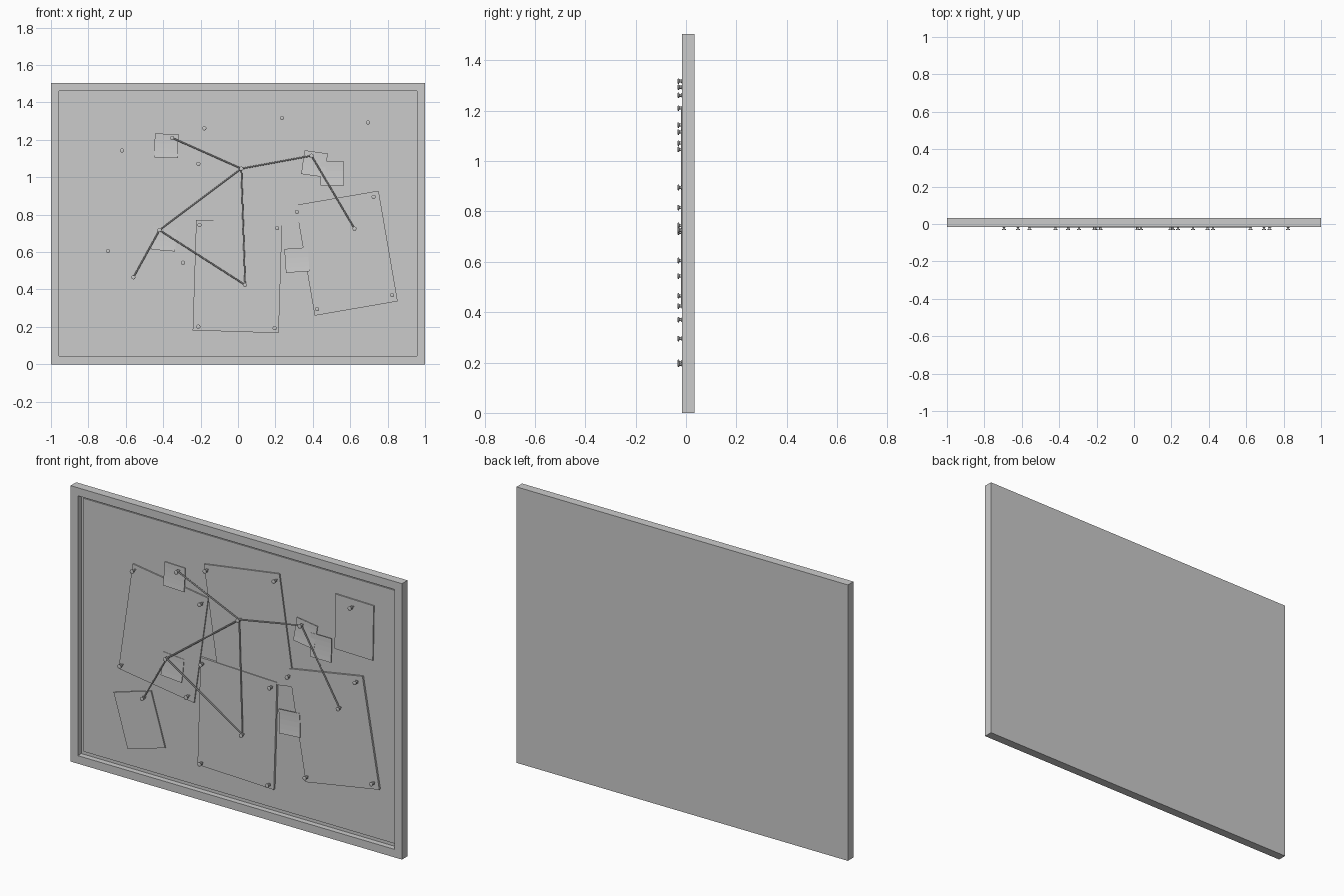
import bpy, bmesh, math
from mathutils import Matrix, Vector

if "Cube" in bpy.data.objects:
    bpy.data.objects.remove(bpy.data.objects["Cube"])

W, H = 2.0, 1.505
FRONT, BACK = -0.015, 0.033
CORK_Y = 0.009


def finish(name, bm, smooth=False):
    bmesh.ops.recalc_face_normals(bm, faces=bm.faces[:])
    me = bpy.data.meshes.new(name)
    bm.to_mesh(me)
    bm.free()
    ob = bpy.data.objects.new(name, me)
    bpy.context.collection.objects.link(ob)
    if smooth:
        bpy.ops.object.select_all(action='DESELECT')
        ob.select_set(True)
        bpy.context.view_layer.objects.active = ob
        bpy.ops.object.shade_smooth_by_angle(angle=math.radians(40))
    return ob


def box(x, y0, y1, z0, z1):
    bm = bmesh.new()
    bmesh.ops.create_cube(bm, size=1, matrix=Matrix.Translation((0, (y0 + y1) / 2, (z0 + z1) / 2))
                          @ Matrix.Diagonal((2 * x, y1 - y0, z1 - z0, 1)))
    return bm


def sheet(name, cx, cz, w, h, deg, y_front, thick, curl=0.0, rows=1):
    """Thin sheet, turned in the board plane; curl lifts its lower edge forward."""
    bm = bmesh.new()
    rot = Matrix.Translation((cx, 0, cz)) @ Matrix.Rotation(-math.radians(deg), 4, 'Y')
    rings = []
    for i in range(rows + 1):
        t = i / rows
        y = y_front - curl * t * t
        z = h / 2 - h * t
        rings.append([bm.verts.new(rot @ Vector(p)) for p in (
            (-w / 2, y, z), (w / 2, y, z), (w / 2, y + thick, z), (-w / 2, y + thick, z))])
    for a, b in zip(rings, rings[1:]):
        for k in range(4):
            bm.faces.new((a[k], a[(k + 1) % 4], b[(k + 1) % 4], b[k]))
    bm.faces.new(rings[0])
    bm.faces.new(rings[-1])
    return finish(name, bm)


# Frame with a recessed front
bm = box(W / 2, FRONT, BACK, 0, H)
face = min(bm.faces, key=lambda f: f.calc_center_median().y)
bmesh.ops.inset_region(bm, faces=[face], thickness=0.062)
ext = bmesh.ops.extrude_discrete_faces(bm, faces=[face])['faces'][0]
bmesh.ops.translate(bm, verts=ext.verts[:], vec=(0, 0.03, 0))
finish("frame", bm)

# Cork panel
finish("cork_panel", box(W / 2 - 0.062, CORK_Y, 0.02, 0.062, H - 0.062))

# Pinned papers: centre x, centre z, width, height, angle, front y
papers = [
    (-0.452, 0.839, 0.46, 0.60, -8.2, 0.002),
    (0.065, 1.020, 0.46, 0.60, 8.5, 0.001),
    (-0.003, 0.469, 0.46, 0.59, -1.8, -0.003),
    (0.581, 0.594, 0.45, 0.60, 9.8, -0.002),
    (-0.597, 0.327, 0.235, 0.30, 16.5, 0.002),
    (0.699, 1.180, 0.23, 0.30, -1.0, 0.002),
]
for i, (x, z, w, h, a, y) in enumerate(papers):
    sheet(f"paper_{i + 1}", x, z, w, h, a, y, CORK_Y - y + 0.001)

# Sticky notes with a lifted lower edge
notes = [
    (-0.383, 1.168, -1.5, 0.000),
    (-0.394, 0.672, -4.5, 0.000),
    (0.409, 1.072, -8.0, -0.001),
    (0.504, 1.020, 0.0, -0.003),
    (0.315, 0.557, 4.0, -0.004),
]
for i, (x, z, a, y) in enumerate(notes):
    sheet(f"sticky_note_{i + 1}", x, z, 0.126, 0.128, a, y, 0.004, 0.007, 5)

# Push pins: those joined by string, then the rest
hub, n_left, n_right = (0.018, 1.046), (-0.42, 0.717), (0.393, 1.115)
top_left, low_left, low_mid, low_right = (-0.352, 1.21), (-0.559, 0.465), (0.038, 0.424), (0.623, 0.725)
pins = [hub, n_left, n_right, top_left, low_left, low_mid, low_right,
        (-0.62, 1.143), (-0.18, 1.261), (0.235, 1.317), (0.695, 1.293), (-0.212, 1.071),
        (0.725, 0.895), (0.315, 0.815), (-0.206, 0.744), (0.209, 0.728), (-0.695, 0.605),
        (-0.294, 0.543), (0.824, 0.37), (0.423, 0.295), (-0.212, 0.201), (0.196, 0.193)]
profile = [(0.003, 0.012), (0.003, -0.013), (0.0095, -0.014), (0.0095, -0.017),
           (0.006, -0.019), (0.006, -0.026), (0.011, -0.028), (0.011, -0.032), (0.009, -0.033)]
SEG = 16
for i, (x, z) in enumerate(pins):
    bm = bmesh.new()
    rings = [[bm.verts.new((x + r * math.cos(k * math.tau / SEG), y, z + r * math.sin(k * math.tau / SEG)))
              for k in range(SEG)] for r, y in profile]
    for a, b in zip(rings, rings[1:]):
        for k in range(SEG):
            bm.faces.new((a[k], a[(k + 1) % SEG], b[(k + 1) % SEG], b[k]))
    bm.faces.new(rings[0])
    bm.faces.new(rings[-1])
    finish(f"push_pin_{i + 1}", bm, True)

# Strings stretched between pins
links = [(top_left, hub), (hub, n_right), (n_right, low_right), (hub, n_left),
         (n_left, low_left), (n_left, low_mid), (low_mid, hub)]
for i, (p, q) in enumerate(links):
    a, b = Vector((p[0], -0.0155, p[1])), Vector((q[0], -0.0155, q[1]))
    d = b - a
    bm = bmesh.new()
    bmesh.ops.create_cone(bm, cap_ends=True, segments=8, radius1=0.004, radius2=0.004, depth=d.length,
                          matrix=Matrix.Translation((a + b) / 2) @ d.to_track_quat('Z', 'Y').to_matrix().to_4x4())
    finish(f"string_{i + 1}", bm, True)
